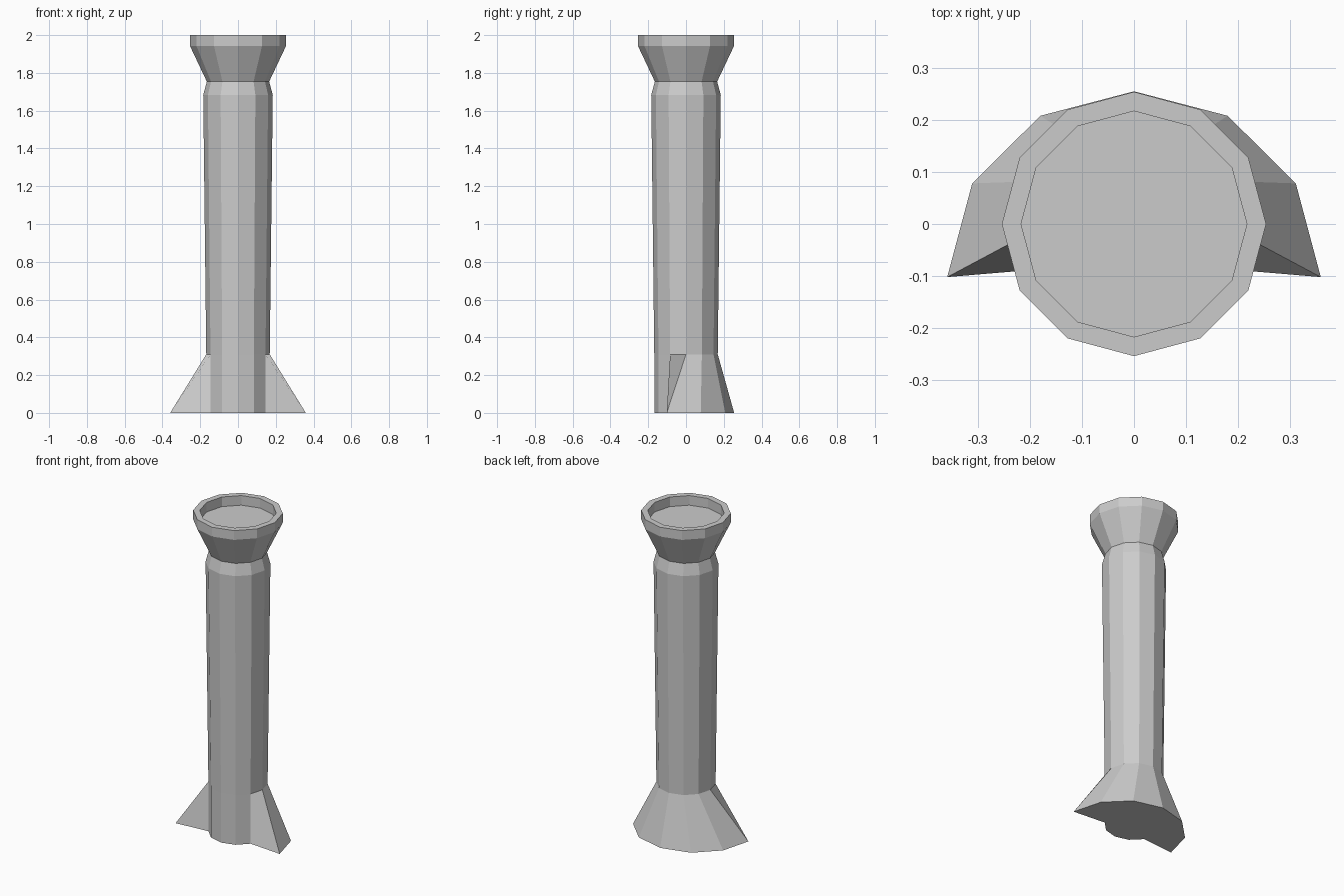
import bpy, bmesh
from math import cos, sin, radians

if "Cube" in bpy.data.objects:
    bpy.data.objects.remove(bpy.data.objects["Cube"])

SIDES = 12


def ring(r, z):
    return [(r * cos(radians(30 * i)), r * sin(radians(30 * i)), z) for i in range(SIDES)]


# Foot: round at the front, the back half flares out into a skirt
foot = ring(0.168, 0)
flare = [(0.359, -0.102), (0.311, 0.078), (0.18, 0.208), (0, 0.255)]
for i, (x, y) in enumerate(flare):
    foot[i] = (x, y, 0)
    foot[6 - i] = (-x, y, 0)

# Shaft, neck, cup and recessed top (radius, height)
profile = [(0.168, 0.31), (0.184, 1.683), (0.165, 1.754), (0.254, 1.942),
           (0.254, 2.0), (0.217, 2.0), (0.217, 1.94)]
sections = [foot] + [ring(r, z) for r, z in profile]

bm = bmesh.new()
rings = [[bm.verts.new(p) for p in s] for s in sections]
for low, high in zip(rings, rings[1:]):
    for i in range(SIDES):
        j = (i + 1) % SIDES
        quad = [high[i], low[i], low[j], high[j]]
        if 3 <= i < 9:  # mirror the quad split on the left side
            quad = quad[-1:] + quad[:-1]
        bm.faces.new(quad)
bm.faces.new(rings[0][::-1])
bm.faces.new(rings[-1])

mesh = bpy.data.meshes.new("column")
bm.to_mesh(mesh)
bm.free()
column = bpy.data.objects.new("column", mesh)
bpy.context.collection.objects.link(column)
